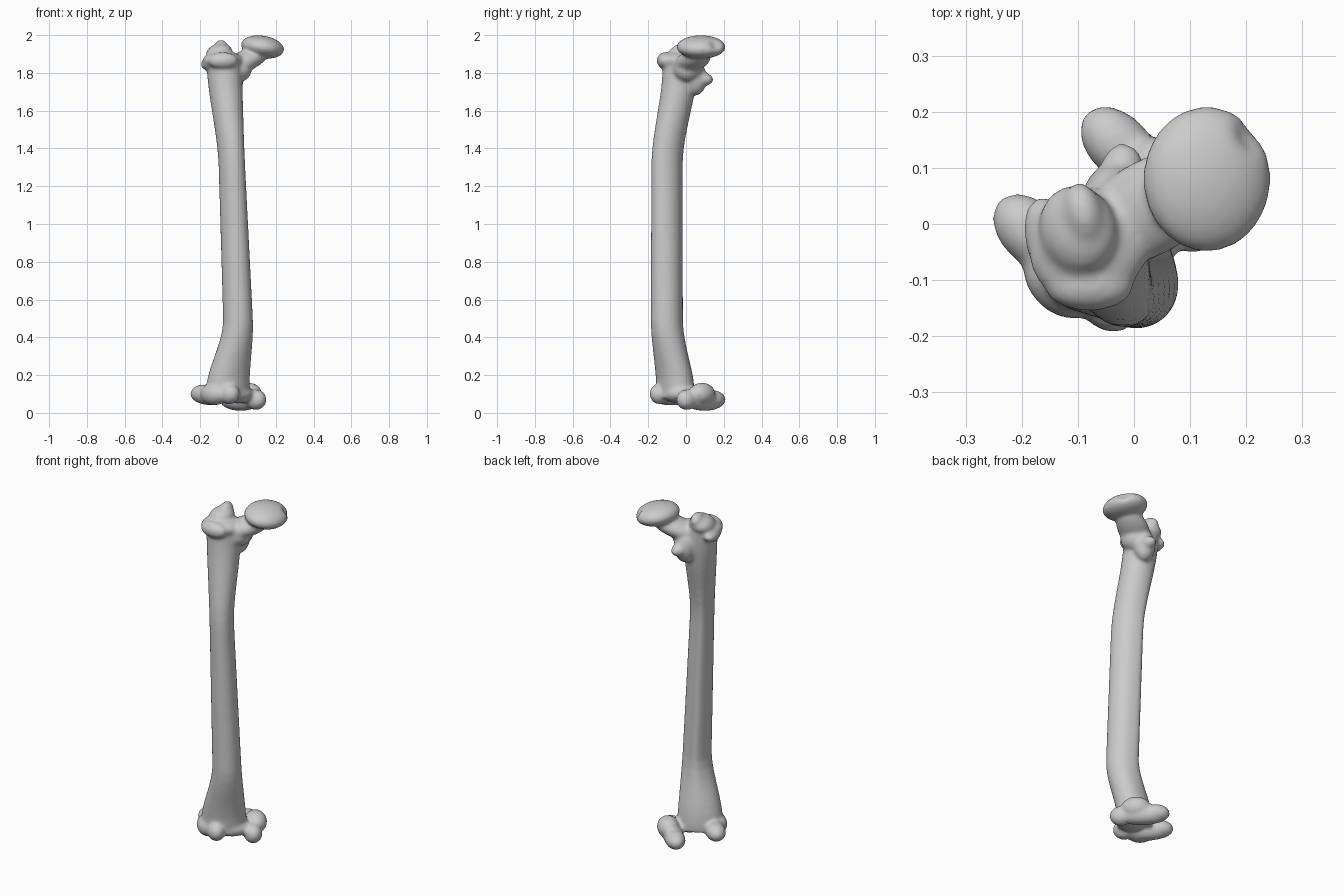
import bpy, bmesh
from math import sin, cos, pi, radians
from mathutils import Vector, Matrix, Euler

default_cube = bpy.data.objects.get("Cube")
if default_cube:
    bpy.data.objects.remove(default_cube, do_unlink=True)

# Single material
grey = (0.6, 0.6, 0.6, 1)
bone = bpy.data.materials.new("bone grey")
bone.use_nodes = True
bone.diffuse_color = grey
bone.node_tree.nodes["Principled BSDF"].inputs["Base Color"].default_value = grey

bm = bmesh.new()
knee_turn = Matrix.Rotation(radians(45), 3, "Z")


def smooth_ramp(value, start, end):
    """Ease from zero at start to one at end."""
    t = min(max((value - start) / (end - start), 0), 1)
    return t * t * (3 - 2 * t)


def blob(center, radii, tilt=0, turn=0):
    """Ellipsoid lump, tilted nose down and then turned about z, in degrees."""
    rotation = Euler((0, radians(tilt), radians(turn)))
    matrix = Matrix.LocRotScale(Vector(center), rotation, Vector(radii))
    return bmesh.ops.create_icosphere(bm, subdivisions=4, radius=1, matrix=matrix)["verts"]


def knee_lump(side, back, height, radii, tilt=0):
    """Lump placed in the frame of the turned knee joint."""
    blob(knee_turn @ Vector((side, back, height)), radii, tilt, turn=45)


def shaft_ring(z, sides=40):
    """One cross-section of the bowed shaft, with a ridge along its back."""
    low = 1 - smooth_ramp(z, 0.1, 0.5)
    high = smooth_ramp(z, 1.3, 1.85)
    x = 0.02 - 0.04 * z - 0.07 * low - 0.02 * high
    y = 0.05 * low + 0.075 * high - 0.105
    depth = 0.083 + 0.01 * low + 0.01 * high
    width = 0.085 - 0.015 * z + 0.04 * low + 0.035 * high
    ridge = 0.015 * (1 - low) * (1 - high)
    turn = Matrix.Rotation(radians(30), 3, "Z")
    ring = []
    for i in range(sides):
        angle = 2 * pi * i / sides
        back = depth + ridge * max(0, sin(angle)) ** 8
        offset = turn @ Vector((width * cos(angle), back * sin(angle), 0))
        ring.append(bm.verts.new(offset + Vector((x, y, z))))
    return ring


# Shaft
steps = 36
rings = [shaft_ring(0.08 + 1.78 * i / steps) for i in range(steps + 1)]
for lower, upper in zip(rings, rings[1:]):
    for i in range(len(lower)):
        bm.faces.new((lower[i - 1], lower[i], upper[i], upper[i - 1]))
bm.faces.new(rings[0])
bm.faces.new(rings[-1])

# Head, with a small pit on its inner side
head = blob((0.13, 0.08, 1.937), (0.115, 0.13, 0.06), tilt=9)
pit = Vector((0.21, 0.16, 1.95))
for vert in head:
    depth = max(0, 0.04 - (vert.co - pit).length)
    vert.co -= Vector((0.4, 0.4, 0.2)) * depth

# Neck
blob((0.03, 0.03, 1.86), (0.15, 0.085, 0.055), tilt=-20, turn=30)
blob((0, 0.01, 1.82), (0.07, 0.08, 0.07), tilt=-35, turn=30)

# Greater trochanter: base, outer rim, front rim, crest and hook
blob((-0.08, -0.04, 1.865), (0.11, 0.1, 0.05), turn=30)
blob((-0.15, -0.03, 1.85), (0.045, 0.08, 0.035), tilt=-20, turn=15)
blob((-0.08, -0.11, 1.865), (0.08, 0.045, 0.045))
blob((-0.1, -0.01, 1.905), (0.07, 0.08, 0.05), tilt=-15, turn=15)
blob((-0.09, 0.02, 1.935), (0.035, 0.055, 0.04), turn=15)

# Lesser trochanter and its root
blob((-0.02, 0.09, 1.765), (0.04, 0.055, 0.035))
blob((-0.03, 0.05, 1.77), (0.06, 0.06, 0.09))

# Condyles: rocker, rear lobe, side knob and front lip for each side
for sign, side, bottom in ((1, 0.08, 0), (-1, -0.14, 0.03)):
    knee_lump(side, 0.06, bottom + 0.065, (0.055, 0.14, 0.055))
    knee_lump(side, 0.12, bottom + 0.07, (0.055, 0.08, 0.05))
    knee_lump(side + 0.02 * sign, 0.02, 0.1, (0.06, 0.08, 0.06))
    knee_lump(side - 0.01 * sign, -0.065, bottom + 0.07, (0.05, 0.06, 0.055))

# Grooved bridge between the condyles
knee_lump(-0.03, -0.02, 0.1, (0.1, 0.08, 0.05))

# Fuse the lumps into one smooth surface
bmesh.ops.recalc_face_normals(bm, faces=bm.faces)
mesh = bpy.data.meshes.new("thigh_bone")
bm.to_mesh(mesh)
bm.free()
mesh.materials.append(bone)
thigh_bone = bpy.data.objects.new("thigh_bone", mesh)
bpy.context.collection.objects.link(thigh_bone)
fuse = thigh_bone.modifiers.new("fuse", "REMESH")
fuse.mode = "VOXEL"
fuse.voxel_size = 0.009
fuse.use_smooth_shade = True
soften = thigh_bone.modifiers.new("soften", "SMOOTH")
soften.factor = 0.5
soften.iterations = 10
